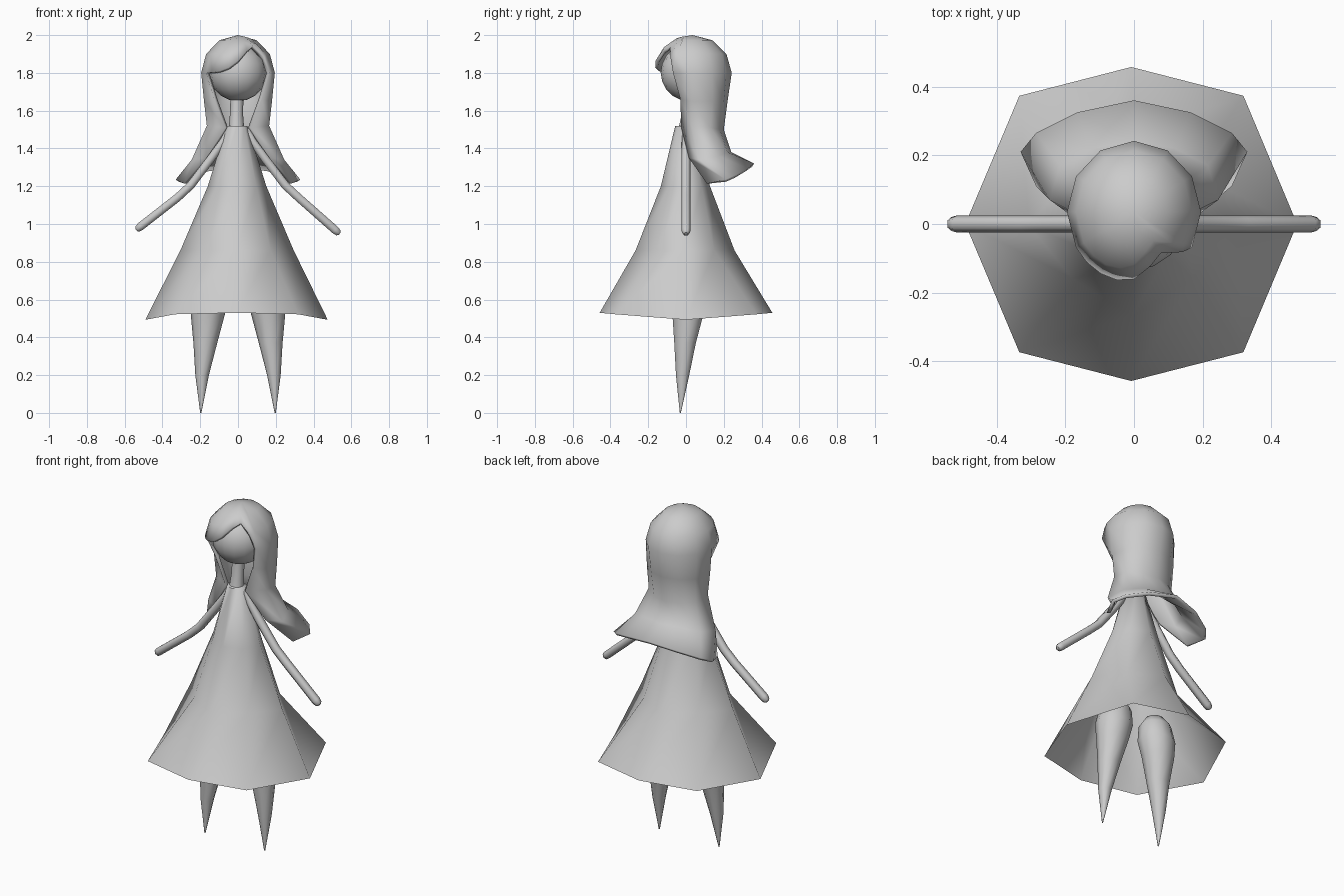
import bpy, bmesh, math

if "Cube" in bpy.data.objects:
    bpy.data.objects.remove(bpy.data.objects["Cube"])

clay = bpy.data.materials.new("plain grey")
clay.diffuse_color = (0.6, 0.6, 0.6, 1)
clay.use_nodes = True
clay.node_tree.nodes["Principled BSDF"].inputs["Base Color"].default_value = clay.diffuse_color


def finish(bm, name, angle=75):
    bmesh.ops.recalc_face_normals(bm, faces=bm.faces)
    me = bpy.data.meshes.new(name)
    bm.to_mesh(me)
    bm.free()
    me.materials.append(clay)
    me.shade_smooth()
    me.set_sharp_from_angle(angle=math.radians(angle))
    ob = bpy.data.objects.new(name, me)
    bpy.context.collection.objects.link(ob)
    return ob


def loft(name, rings, sides, cap_top=True, cap_bottom=True):
    """Stack of ellipses (cx, cy, z, rx, ry), bottom to top."""
    bm = bmesh.new()
    rows = []
    for cx, cy, z, rx, ry in rings:
        angles = [2 * math.pi * i / sides for i in range(sides)]
        rows.append([bm.verts.new((cx + rx * math.cos(a), cy + ry * math.sin(a), z)) for a in angles])
    for r0, r1 in zip(rows, rows[1:]):
        for i in range(sides):
            j = (i + 1) % sides
            bm.faces.new((r0[i], r0[j], r1[j], r1[i]))
    if cap_bottom:
        bm.faces.new(rows[0][::-1])
    if cap_top:
        bm.faces.new(rows[-1])
    return finish(bm, name)


# Dress: eight-sided bell, open at the hem
dress = loft("dress", [(-0.008, 0, 0.53, 0.483, 0.457), (-0.005, -0.005, 0.86, 0.3, 0.262),
                       (-0.005, -0.003, 1.2, 0.155, 0.13), (-0.005, -0.005, 1.52, 0.055, 0.052)],
             8, cap_bottom=False)
for i, v in enumerate(dress.data.vertices):
    ring, diagonal = i // 8, i % 2 == 1
    if diagonal:
        # Corners spread at the hem and pulled in above it
        fx, fy = ((0.955, 1.155), (0.83, 0.83), (0.93, 0.93), (1, 1))[ring]
        v.co.x *= fx
        v.co.y *= fy
    if ring == 0:
        v.co.z -= 0.008 if diagonal else 0.037 * (abs(v.co.x) > 0.3)

# Neck and head
loft("neck", [(-0.008, -0.005, 1.49, 0.042, 0.04), (-0.008, 0.008, 1.58, 0.035, 0.033),
              (-0.005, 0.015, 1.7, 0.034, 0.033)], 10)
bm = bmesh.new()
bmesh.ops.create_uvsphere(bm, u_segments=16, v_segments=10, radius=0.152)
bmesh.ops.translate(bm, verts=bm.verts, vec=(0, 0.018, 1.802))
finish(bm, "head")

# Legs: tapered to a point, rounded at the hip
for s, side in ((-1, "left"), (1, "right")):
    loft(side + "_leg", [(s * 0.197, -0.03, 0.0, 0.003, 0.003), (s * 0.19, -0.018, 0.2, 0.036, 0.037),
                         (s * 0.173, -0.005, 0.37, 0.063, 0.06), (s * 0.16, 0.01, 0.52, 0.09, 0.086),
                         (s * 0.15, 0.01, 0.61, 0.104, 0.1), (s * 0.14, 0.01, 0.7, 0.09, 0.088),
                         (s * 0.135, 0.01, 0.75, 0.05, 0.05)], 10)

# Arms: bent tubes with rounded hands
for s, side, lift in ((-1, "left", 0.02), (1, "right", 0.0)):
    path = [(0.045, 1.5, 0.7), (0.08, 1.435, 0.9), (0.14, 1.35, 1), (0.25, 1.205, 1), (0.32, 1.14, 1),
            (0.515, 0.968, 1), (0.532, 0.953, 0.8), (0.538, 0.948, 0.4)]
    cu = bpy.data.curves.new(side + "_arm", "CURVE")
    cu.dimensions = "3D"
    cu.bevel_depth = 0.025
    cu.bevel_resolution = 1
    cu.use_fill_caps = True
    sp = cu.splines.new("POLY")
    sp.points.add(len(path) - 1)
    for p, (x, z, r) in zip(sp.points, path):
        p.co = (s * x, 0, z + (lift if x > 0.5 else 0), 1)
        p.radius = r
    tmp = bpy.data.objects.new("arm_path", cu)
    bpy.context.collection.objects.link(tmp)
    bpy.context.view_layer.update()
    me = bpy.data.meshes.new_from_object(tmp.evaluated_get(bpy.context.evaluated_depsgraph_get()))
    bpy.data.objects.remove(tmp)
    me.materials.clear()
    me.materials.append(clay)
    me.shade_smooth()
    bpy.context.collection.objects.link(bpy.data.objects.new(side + "_arm", me))

# Hair cap: columns running from the crown, each with its own end height
columns = [(a, 1.80) for a in range(60, 301, 30)]
columns += [(-45, 1.803), (-30, 1.81), (-15, 1.828), (0, 1.865), (18, 1.92), (35, 1.942), (52, 1.88)]
bm = bmesh.new()
crown = bm.verts.new((0, 0.035, 2.0))
cols = []
for deg, z_end in columns:
    a, end = math.radians(deg), math.acos((z_end - 1.8) / 0.2)
    col = []
    for k in range(1, 4):
        p = end * k / 3
        col.append(bm.verts.new((0.195 * math.sin(p) * math.sin(a),
                                 0.035 - 0.207 * math.sin(p) * math.cos(a), 1.8 + 0.2 * math.cos(p))))
    cols.append(col)
for i, c in enumerate(cols):
    d = cols[(i + 1) % len(cols)]
    bm.faces.new((crown, c[0], d[0]))
    for k in range(2):
        bm.faces.new((c[k], c[k + 1], d[k + 1], d[k]))

# Long hair: half rows from front edge to centre back, mirrored, flaring at the bottom
half_rows = [
    [(0.125, -0.03, 1.66), (0.18, 0.03, 1.65), (0.16, 0.14, 1.65), (0.09, 0.2, 1.65), (0, 0.22, 1.65)],
    [(0.065, -0.025, 1.51), (0.165, 0.03, 1.52), (0.155, 0.13, 1.51), (0.085, 0.18, 1.5), (0, 0.2, 1.5)],
    [(0.17, 0.015, 1.35), (0.245, 0.07, 1.34), (0.215, 0.17, 1.36), (0.12, 0.22, 1.38), (0, 0.24, 1.38)],
    [(0.285, 0.11, 1.215), (0.33, 0.21, 1.235), (0.285, 0.265, 1.26), (0.165, 0.325, 1.295), (0, 0.36, 1.32)],
]
above = [c[-1] for c in cols[:9]]
for half in half_rows:
    full = half + [(-x, y, z) for x, y, z in half[-2::-1]]
    row = [bm.verts.new(p) for p in full]
    for i in range(8):
        bm.faces.new((above[i], row[i], row[i + 1], above[i + 1]))
    above = row
hair = finish(bm, "hair")
top = max(hair.data.polygons, key=lambda f: f.center.z)
if top.normal.z < 0:
    hair.data.flip_normals()
mod = hair.modifiers.new("thickness", "SOLIDIFY")
mod.thickness = 0.02
mod.offset = -1
